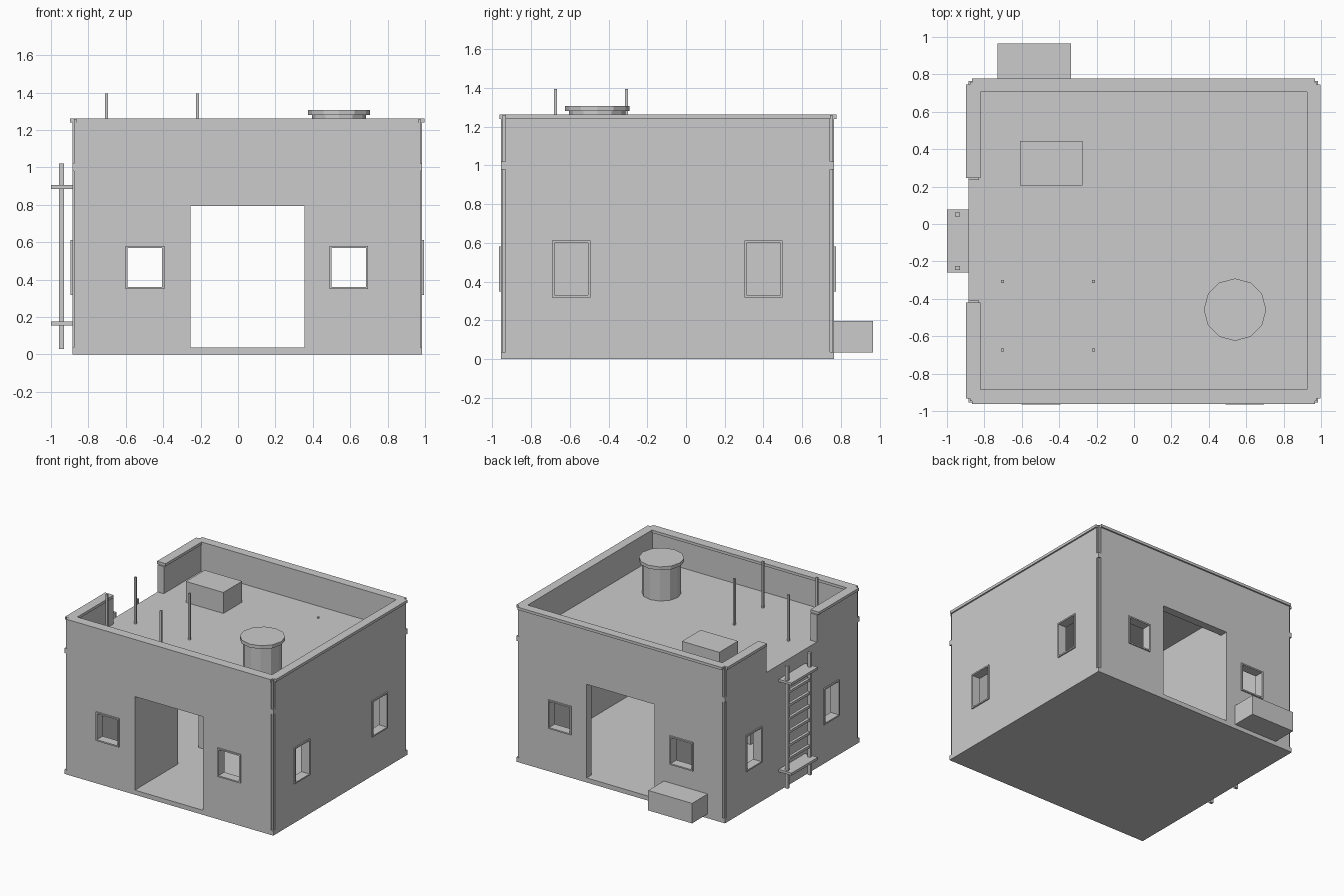
import bpy, bmesh, math

if "Cube" in bpy.data.objects:
    bpy.data.objects.remove(bpy.data.objects["Cube"])

grey = bpy.data.materials.new("plain_grey")
grey.diffuse_color = (0.6, 0.6, 0.6, 1)
grey.use_nodes = True
grey.node_tree.nodes["Principled BSDF"].inputs["Base Color"].default_value = grey.diffuse_color

# Outer limits of the building, floor, ceiling, roof deck and parapet heights
X0, X1, Y0, Y1 = -0.885, 0.985, -0.955, 0.765
FLOOR, CEIL, ROOF, TOP = 0.037, 0.96, 1.02, 1.24
WALL = 0.065


def add_boxes(name, boxes):
    """One object made of axis-aligned boxes (x0, x1, y0, y1, z0, z1)."""
    bm = bmesh.new()
    for x0, x1, y0, y1, z0, z1 in boxes:
        vs = bmesh.ops.create_cube(bm, size=1)["verts"]
        for v in vs:
            v.co.x = x1 if v.co.x > 0 else x0
            v.co.y = y1 if v.co.y > 0 else y0
            v.co.z = z1 if v.co.z > 0 else z0
    return finish(name, bm)


def finish(name, bm):
    me = bpy.data.meshes.new(name)
    bm.to_mesh(me)
    bm.free()
    me.materials.append(grey)
    ob = bpy.data.objects.new(name, me)
    bpy.context.scene.collection.objects.link(ob)
    return ob


def cylinder(name, x, y, z0, z1, r, sides):
    bm = bmesh.new()
    bmesh.ops.create_cone(bm, cap_ends=True, segments=sides, radius1=r, radius2=r, depth=z1 - z0)
    bmesh.ops.translate(bm, vec=(x, y, (z0 + z1) / 2), verts=bm.verts)
    return finish(name, bm)


def cut(ob, box):
    """Subtract one box from the object."""
    cutter = add_boxes("cutter", [box])
    mod = ob.modifiers.new("cut", "BOOLEAN")
    mod.operation, mod.solver, mod.object = "DIFFERENCE", "EXACT", cutter
    bpy.context.view_layer.objects.active = ob
    bpy.ops.object.modifier_apply(modifier=mod.name)
    bpy.data.objects.remove(cutter)


# Base slab
add_boxes("base_slab", [(X0, X1, Y0, Y1, 0, FLOOR)])

# Building shell: hollow room, sunken roof deck, gap in the parapet by the ladder
shell = add_boxes("walls_and_roof", [(X0, X1, Y0, Y1, FLOOR, TOP)])
ix0, ix1, iy0, iy1 = X0 + WALL, X1 - WALL, Y0 + WALL, Y1 - WALL
GAP0, GAP1 = -0.41, 0.235
cut(shell, (ix0, ix1, iy0, iy1, FLOOR - 0.1, CEIL))
cut(shell, (ix0 - 0.01, ix1 + 0.01, iy0 - 0.01, iy1 + 0.01, ROOF, TOP + 0.1))
cut(shell, (X0 - 0.1, ix0 + 0.05, GAP0, GAP1, ROOF, TOP + 0.1))

# Notched vertical corners
N = 0.022
corners = [(x, y, sx, sy) for x, sx in ((X0, 1), (X1, -1)) for y, sy in ((Y0, 1), (Y1, -1))]


def corner_box(c, a, b, z0, z1):
    x, y, sx, sy = c
    xs, ys = sorted((x + sx * a, x + sx * b)), sorted((y + sy * a, y + sy * b))
    return (*xs, *ys, z0, z1)


for c in corners:
    cut(shell, corner_box(c, -0.1, N, FLOOR - 0.1, TOP + 0.1))

# Doorways in the front and back walls
for y in (Y0, Y1):
    cut(shell, (-0.255, 0.355, y - 0.1, y + 0.1, FLOOR - 0.1, 0.795))

# Windows: openings and thin projecting frames
F, OUT = 0.011, 0.01
frames = []
for y, s in ((Y0, -1), (Y1, 1)):
    for x0, x1 in ((-0.59, -0.405), (0.5, 0.685)):
        z0, z1 = 0.36, 0.57
        cut(shell, (x0, x1, y - 0.1, y + 0.1, z0, z1))
        d = sorted((y, y + s * OUT))
        frames += [(x0 - F, x0, *d, z0 - F, z1 + F), (x1, x1 + F, *d, z0 - F, z1 + F),
                   (x0, x1, *d, z0 - F, z0), (x0, x1, *d, z1, z1 + F)]
for x, s in ((X0, -1), (X1, 1)):
    for y0, y1 in ((-0.68, -0.505), (0.312, 0.488)):
        z0, z1 = 0.33, 0.6
        cut(shell, (x - 0.1, x + 0.1, y0, y1, z0, z1))
        d = sorted((x, x + s * OUT))
        frames += [(*d, y0 - F, y0, z0 - F, z1 + F), (*d, y1, y1 + F, z0 - F, z1 + F),
                   (*d, y0, y1, z0 - F, z0), (*d, y0, y1, z1, z1 + F)]
add_boxes("window_frames", frames)

# Slim corner pipes with a collar at roof level
add_boxes("corner_pipes", [corner_box(c, 0.008, N, FLOOR, TOP + 0.02) for c in corners])
add_boxes("corner_collars", [corner_box(c, 0, N, 0.98, 1.02) for c in corners])

# Coping on the parapet, split at the gap
cx0, cx1, cy0, cy1 = X0 - 0.012, X1 + 0.012, Y0 - 0.008, Y1 + 0.012
px0, px1, py0, py1 = -0.82, 0.925, -0.885, 0.705
E, Z = 0.03, (TOP, TOP + 0.022)
add_boxes("parapet_coping", [
    (cx0 + E, cx1 - E, cy0, py0, *Z), (cx0 + E, cx1 - E, py1, cy1, *Z),
    (px1, cx1, cy0 + E, cy1 - E, *Z),
    (cx0, px0, cy0 + E, GAP0 - 0.01, *Z), (cx0, px0, GAP1 + 0.01, cy1 - E, *Z)])

# Interior partition with a passage
add_boxes("partition_wall", [(-0.3, -0.256, iy0, -0.4, FLOOR, CEIL),
                             (-0.3, -0.256, -0.08, iy1, FLOOR, CEIL)])

# Roof fittings: tank with lid, box, posts and small drain caps
cylinder("roof_tank", 0.54, -0.458, ROOF, 1.285, 0.145, 12)
cylinder("tank_lid", 0.54, -0.458, 1.28, 1.307, 0.167, 12)
add_boxes("roof_box", [(-0.61, -0.275, 0.205, 0.445, ROOF, 1.19)])
P = 0.008
add_boxes("roof_posts", [(x - P, x + P, y - P, y + P, ROOF, 1.396)
                         for x in (-0.703, -0.217) for y in (-0.308, -0.673)])
for x in (-0.425, 0.34):
    cylinder("drain_cap", x, 0.543, ROOF, ROOF + 0.006, 0.01, 8)

# Bench block behind the building
add_boxes("back_block", [(-0.73, -0.337, Y1, 0.965, 0.035, 0.197)])

# Ladder: two rails, rungs and two wall brackets
add_boxes("ladder_rails", [(-0.957, -0.93, y, y + 0.022, 0.03, 1.02) for y in (-0.246, 0.04)])
add_boxes("ladder_rungs", [(-0.955, -0.932, -0.225, 0.041, z, z + 0.02)
                           for z in [0.255 + 0.108 * i for i in range(6)]])
add_boxes("ladder_brackets", [(-1, X0, -0.26, 0.077, z, z + 0.02) for z in (0.155, 0.885)])
